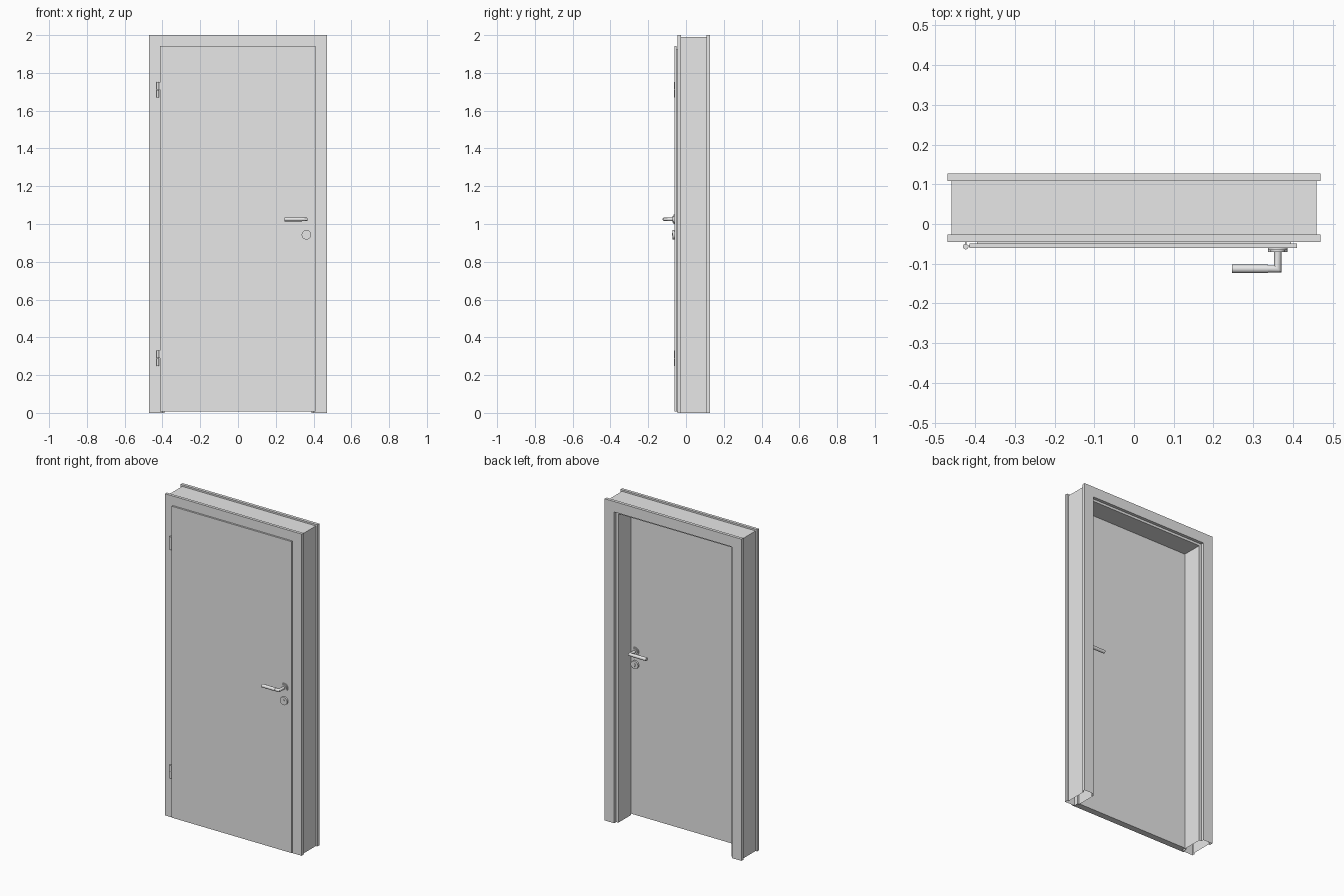
import bpy, bmesh, math
from mathutils import Matrix, Vector

if "Cube" in bpy.data.objects:
    bpy.data.objects.remove(bpy.data.objects["Cube"])

grey = bpy.data.materials.new("light grey")
grey.diffuse_color = (0.8, 0.8, 0.8, 1)
grey.use_nodes = True
grey.node_tree.nodes["Principled BSDF"].inputs["Base Color"].default_value = grey.diffuse_color


def finish(name, bm, smooth=False):
    bmesh.ops.recalc_face_normals(bm, faces=bm.faces)
    mesh = bpy.data.meshes.new(name)
    bm.to_mesh(mesh)
    bm.free()
    mesh.materials.append(grey)
    ob = bpy.data.objects.new(name, mesh)
    bpy.context.collection.objects.link(ob)
    if smooth:
        bpy.context.view_layer.objects.active = ob
        ob.select_set(True)
        bpy.ops.object.shade_smooth_by_angle(angle=math.radians(35))
        ob.select_set(False)
    return ob


def add_box(bm, x0, x1, y0, y1, z0, z1):
    m = Matrix.Translation(((x0 + x1) / 2, (y0 + y1) / 2, (z0 + z1) / 2))
    m = m @ Matrix.Diagonal((x1 - x0, y1 - y0, z1 - z0, 1))
    bmesh.ops.create_cube(bm, size=1, matrix=m)


def add_rod(bm, a, b, r, n=24):
    a, b = Vector(a), Vector(b)
    d = b - a
    m = Matrix.Translation((a + b) / 2) @ d.to_track_quat('Z', 'Y').to_matrix().to_4x4()
    bmesh.ops.create_cone(bm, cap_ends=True, segments=n, radius1=r, radius2=r,
                          depth=d.length, matrix=m)


# Door frame: one section swept up, across with mitred corners, and down
section = [(0.47, -0.045), (0.47, -0.027), (0.46, -0.027), (0.46, 0.108),
           (0.47, 0.108), (0.47, 0.127), (0.405, 0.127), (0.405, 0.108),
           (0.39, 0.108), (0.39, -0.018), (0.40, -0.018), (0.40, -0.045)]
bm = bmesh.new()
rings = []
for side, top in ((-1, False), (-1, True), (1, True), (1, False)):
    rings.append([bm.verts.new((side * w, y, 1.53 + w if top else 0)) for w, y in section])
for r0, r1 in zip(rings, rings[1:]):
    for i in range(len(section)):
        j = (i + 1) % len(section)
        bm.faces.new((r0[i], r0[j], r1[j], r1[i]))
finish("door_frame", bm)

# Door leaf: rebated body with a wider front lip
bm = bmesh.new()
add_box(bm, -0.395, 0.395, -0.05, -0.02, 0.007, 1.925)
add_box(bm, -0.414, 0.41, -0.06, -0.049, 0.007, 1.943)
finish("door_leaf", bm)

# Hinges: two knuckles with a small gap and a bracket to the frame
for name, z in (("lower_hinge", 0.29), ("upper_hinge", 1.71)):
    bm = bmesh.new()
    for z0, z1 in ((z - 0.041, z - 0.001), (z + 0.001, z + 0.041)):
        add_rod(bm, (-0.424, -0.057, z0), (-0.424, -0.057, z1), 0.007, 16)
    add_box(bm, -0.426, -0.422, -0.055, -0.045, z - 0.04, z - 0.001)
    add_box(bm, -0.424, -0.413, -0.058, -0.054, z + 0.001, z + 0.04)
    finish(name, bm, True)

# Handle and lock rose on each face of the leaf
HX, HZ, KZ, N = 0.362, 1.025, 0.943, 24
for label, y, s in (("front", -0.06, -1), ("back", -0.02, 1)):
    bm = bmesh.new()
    add_rod(bm, (HX, y, HZ), (HX, y + s * 0.006, HZ), 0.025, 32)
    add_rod(bm, (HX, y + s * 0.006, HZ), (HX, y + s * 0.011, HZ), 0.018, 32)
    finish(label + "_handle_rose", bm, True)

    # Mitred neck from rose to lever
    bm = bmesh.new()
    r, yc = 0.009, y + s * 0.053
    rings = [[], [], []]
    for i in range(N):
        c, t = r * math.cos(math.tau * i / N), HZ + r * math.sin(math.tau * i / N)
        rings[0].append(bm.verts.new((HX + c, y + s * 0.008, t)))
        rings[1].append(bm.verts.new((HX + c, yc + s * c, t)))
        rings[2].append(bm.verts.new((0.336, yc + s * c, t)))
    for r0, r1 in zip(rings, rings[1:]):
        for i in range(N):
            j = (i + 1) % N
            bm.faces.new((r0[i], r0[j], r1[j], r1[i]))
    bm.faces.new(rings[0])
    bm.faces.new(rings[2])
    finish(label + "_handle_neck", bm, True)

    bm = bmesh.new()
    add_rod(bm, (0.338, yc, HZ), (0.247, yc, HZ), 0.0105, N)
    finish(label + "_handle_grip", bm, True)

    # Lock rose with cylinder core
    bm = bmesh.new()
    add_rod(bm, (HX, y, KZ), (HX, y + s * 0.011, KZ), 0.025, 32)
    add_rod(bm, (HX, y + s * 0.01, KZ + 0.003), (HX, y + s * 0.013, KZ + 0.003), 0.0075, 20)
    add_box(bm, HX - 0.004, HX + 0.004, *sorted((y + s * 0.01, y + s * 0.0125)),
            KZ - 0.012, KZ)
    finish(label + "_lock_rose", bm, True)
